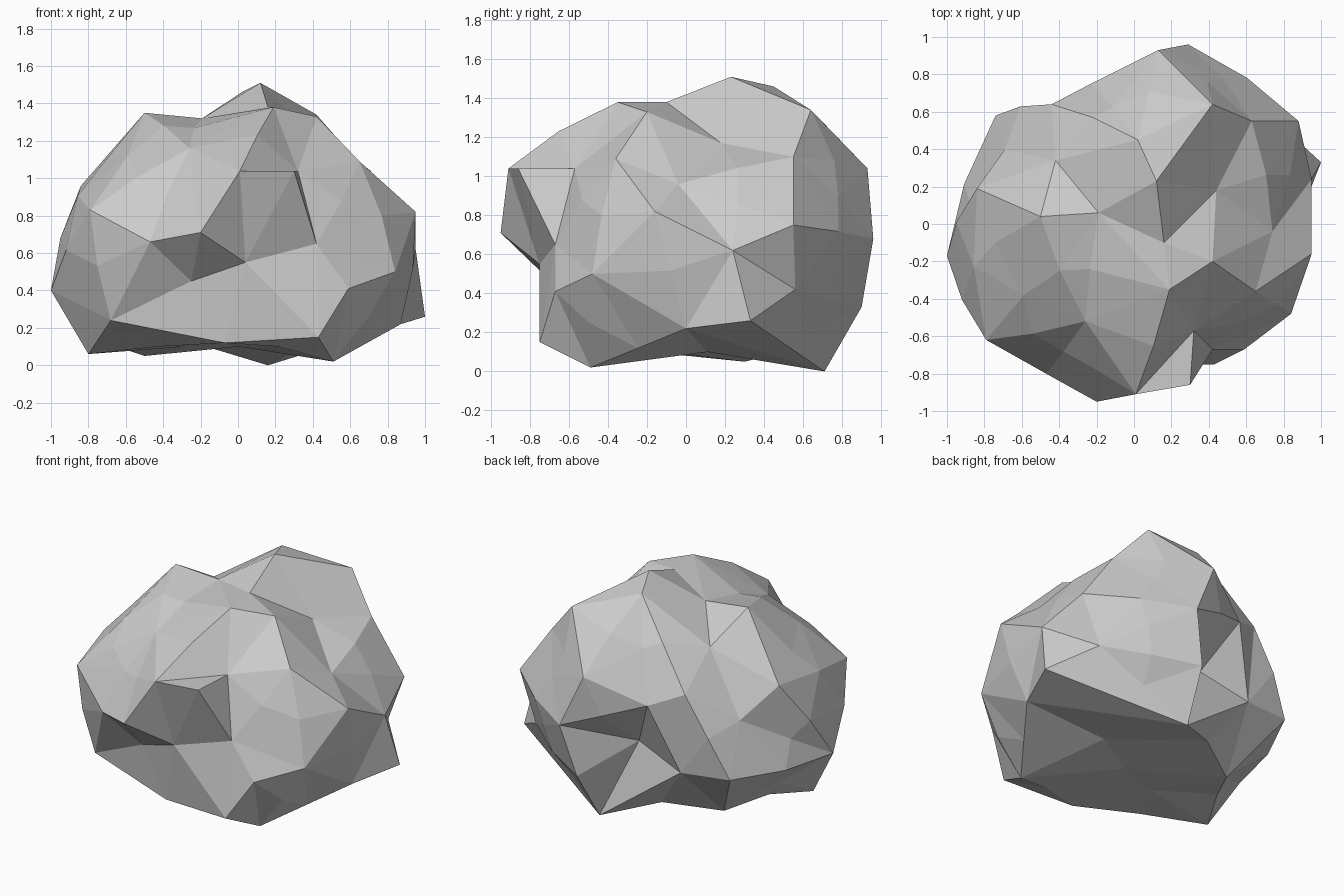
import bpy, bmesh
from mathutils import Vector

# Main corners of the boulder: peaks, ridge ends and dents
corners = [
    # crown
    (.12, .23, 1.51), (-.5, .04, 1.35), (-.19, .06, 1.32), (.19, -.35, 1.38),
    (.42, -.2, 1.33), (.42, .64, 1.34), (.02, .45, 1.46), (-.42, .34, 1.17),
    (.16, -.1, 1.38), (.44, .18, 1.17), (.63, .55, 1.1), (.65, -.36, 1.09),
    (-.26, -.52, 1.16), (-.59, -.38, 1.12),
    # upper sides
    (.74, -.04, .96), (.01, -.91, 1.04), (.3, -.86, 1.04), (.32, -.57, 1.04),
    (-.84, .19, .96), (-.44, .64, .96), (.13, .93, 1.04), (.95, -.16, .82),
    (-.79, -.62, .83),
    # waist
    (-.2, -.95, .71), (.42, -.67, .65), (.29, .96, .68), (.95, .24, .62),
    (.88, .55, .75), (.84, -.48, .5), (.04, -.75, .55), (-.25, -.68, .45),
    (.59, -.67, .41), (-1, -.17, .4), (-.05, .58, .52), (-.23, .75, .87),
    (-.47, -.8, .66), (-.69, .4, .76),
    # foot
    (-.68, -.58, .24), (-.4, .63, .41), (-.74, .58, .43), (.2, .9, .33),
    (1, .33, .26), (.43, -.75, .15), (.51, -.49, .02), (-.8, -.24, .06),
    (.16, .71, 0), (-.5, .3, .05), (.87, 0, .22), (.75, .56, .42),
    (-.07, -.68, .12),
]

# Wrap a faceted skin round a unit ball, then push each corner to its place
centre = Vector((0, 0, .65))
bm = bmesh.new()
target = {}
for c in corners:
    p = Vector(c)
    target[bm.verts.new((p - centre).normalized())] = p
bmesh.ops.convex_hull(bm, input=list(bm.verts))
for v, p in target.items():
    v.co = p

# Break over-long edges: round them out on the sides, hollow them underneath
for e in [e for e in bm.edges if e.calc_length() > .58]:
    a, b = (v.co - centre for v in e.verts)
    mid = (a + b) / 2
    under = mid.z + centre.z < .25
    bulge = mid.normalized() * (a.length + b.length) / 2
    new = bmesh.utils.edge_split(e, e.verts[0], .5)[1]
    new.co = centre + mid.lerp(bulge, 0 if under else .5)
    new.co.z = max(new.co.z, .1)
bmesh.ops.triangulate(bm, faces=list(bm.faces))
bmesh.ops.recalc_face_normals(bm, faces=list(bm.faces))

# Flat-shaded boulder
mesh = bpy.data.meshes.new("boulder")
bm.to_mesh(mesh)
bm.free()
boulder = bpy.data.objects.new("boulder", mesh)
bpy.context.collection.objects.link(boulder)
